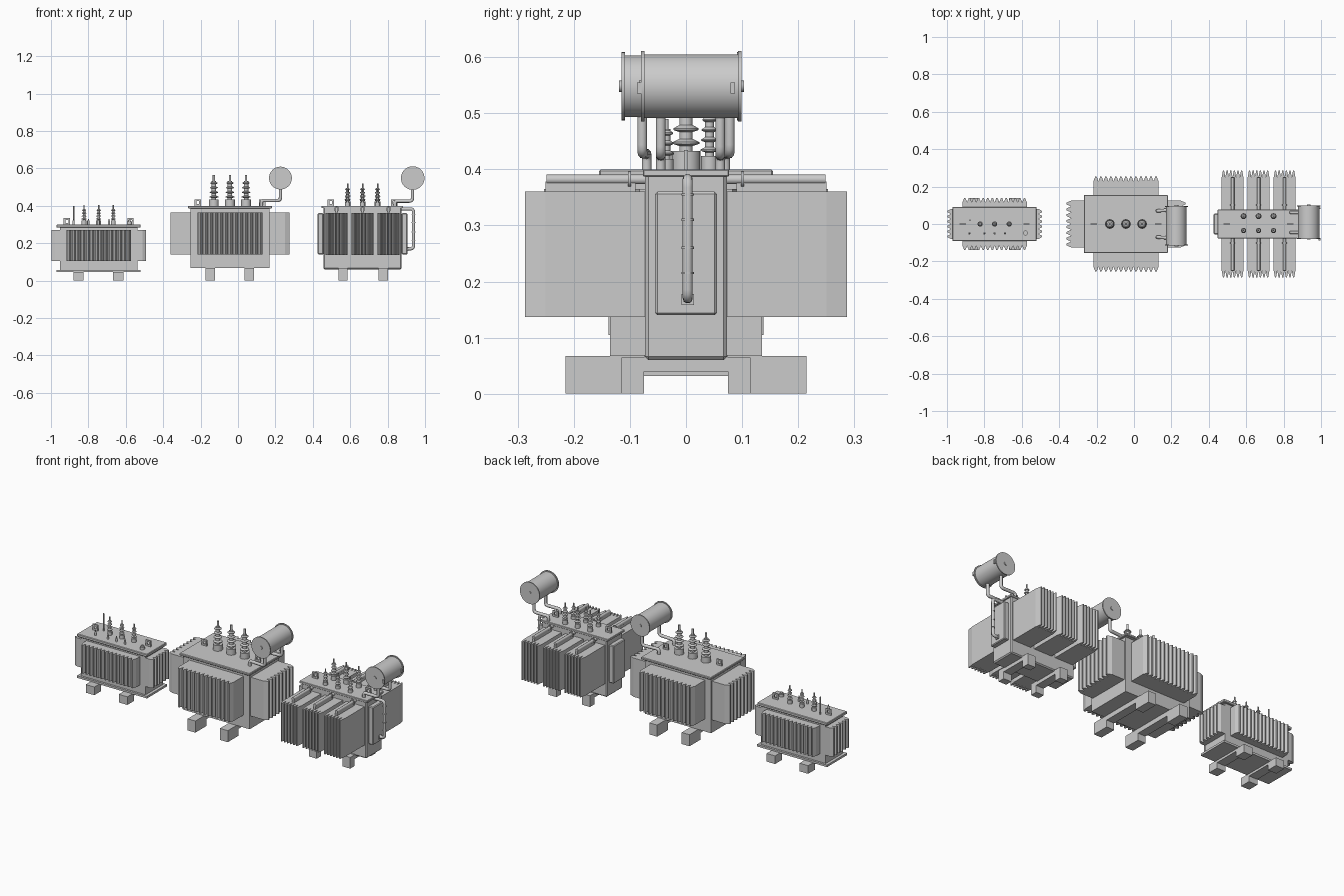
import bpy, bmesh, math
from mathutils import Vector

cube = bpy.data.objects.get("Cube")
if cube:
    bpy.data.objects.remove(cube)

grey = bpy.data.materials.new("light_grey")
grey.use_nodes = True
grey.diffuse_color = (0.6, 0.6, 0.6, 1)
grey.node_tree.nodes["Principled BSDF"].inputs["Base Color"].default_value = (0.6, 0.6, 0.6, 1)


def finish(name, bm, smooth=False):
    bmesh.ops.recalc_face_normals(bm, faces=bm.faces)
    mesh = bpy.data.meshes.new(name)
    bm.to_mesh(mesh)
    bm.free()
    mesh.materials.append(grey)
    ob = bpy.data.objects.new(name, mesh)
    bpy.context.collection.objects.link(ob)
    if smooth:
        bpy.ops.object.select_all(action='DESELECT')
        ob.select_set(True)
        bpy.context.view_layer.objects.active = ob
        bpy.ops.object.shade_smooth_by_angle(angle=math.radians(40))
    return ob


def box(name, x0, x1, y0, y1, z0, z1, bevel=0):
    bm = bmesh.new()
    bmesh.ops.create_cube(bm, size=1)
    for v in bm.verts:
        v.co = ((x0 + x1) / 2 + v.co.x * (x1 - x0), (y0 + y1) / 2 + v.co.y * (y1 - y0),
                (z0 + z1) / 2 + v.co.z * (z1 - z0))
    if bevel:
        bmesh.ops.bevel(bm, geom=bm.edges[:], offset=bevel, segments=1, affect='EDGES')
    return finish(name, bm)


def prism(name, outline, z0, z1):
    bm = bmesh.new()
    face = bm.faces.new([bm.verts.new((x, y, z0)) for x, y in outline])
    ext = bmesh.ops.extrude_face_region(bm, geom=[face])
    for v in ext["geom"]:
        if isinstance(v, bmesh.types.BMVert):
            v.co.z = z1
    return finish(name, bm)


def fin_bank(name, root, half, depth, tooth, count, z0, z1, direction):
    """Corrugated radiator: a solid bank whose outer face is a row of sharp ridges."""
    pitch = 2 * half / count
    pts = [(-half, 0), (-half, depth - tooth)]
    for i in range(count):
        a = -half + i * pitch
        pts += [(a + pitch * 0.35, depth), (a + pitch * 0.65, depth), (a + pitch, depth - tooth)]
    pts.append((half, 0))
    dx, dy = direction
    outline = [(root[0] + dx * d + dy * s, root[1] + dy * d - dx * s) for s, d in pts]
    return prism(name, outline, z0, z1)


def lathe(name, origin, profile, axis='Z', segs=20):
    bm = bmesh.new()
    rings = []
    for r, h in profile:
        ring = []
        for i in range(segs):
            a = 2 * math.pi * i / segs
            c, s = r * math.cos(a), r * math.sin(a)
            p = Vector((c, s, h)) if axis == 'Z' else Vector((c, h, s))
            ring.append(bm.verts.new(p + Vector(origin)))
        rings.append(ring)
    for lo, hi in zip(rings, rings[1:]):
        for i in range(segs):
            j = (i + 1) % segs
            bm.faces.new((lo[i], lo[j], hi[j], hi[i]))
    bm.faces.new(rings[0])
    bm.faces.new(rings[-1])
    return finish(name, bm, True)


def pipe(name, points, radius):
    """Round pipe along a path, with rounded elbows."""
    pts = [Vector(p) for p in points]
    path = [pts[0]]
    for a, b, c in zip(pts, pts[1:], pts[2:]):
        cut = min(radius * 1.8, (a - b).length * 0.45, (c - b).length * 0.45)
        p, q = b + (a - b).normalized() * cut, b + (c - b).normalized() * cut
        path += [p * (1 - t) ** 2 + b * 2 * t * (1 - t) + q * t * t for t in (0, .25, .5, .75, 1)]
    path.append(pts[-1])
    curve = bpy.data.curves.new(name, 'CURVE')
    curve.dimensions = '3D'
    curve.bevel_depth = radius
    curve.bevel_resolution = 3
    curve.use_fill_caps = True
    spline = curve.splines.new('POLY')
    spline.points.add(len(path) - 1)
    for sp, p in zip(spline.points, path):
        sp.co = (*p, 1)
    curve.materials.append(grey)
    bpy.context.collection.objects.link(bpy.data.objects.new(name, curve))


def bushing(name, x, y, z, height, base, disc, sheds):
    """Turret, stacked insulator sheds, then a thin terminal rod."""
    core = disc * 0.5
    top = height * 0.8
    foot = height * 0.2
    prof = [(base, 0), (base, foot), (core, foot)]
    step = (top - foot) / sheds
    for i in range(sheds):
        h = foot + i * step
        r = disc * (1 - 0.25 * i / sheds)
        prof += [(core, h + step * 0.35), (r, h + step * 0.5), (r, h + step * 0.62), (core, h + step * 0.85)]
    prof += [(core, top), (core * 0.5, top), (core * 0.5, height)]
    lathe(name, (x, y, z), prof)


def lug(name, x, z, size=0.034):
    """Lifting eye: upright plate with a square opening."""
    h, t = size / 2, size * 0.27
    box(name + "_bar_left", x - h, x - h + t, -.004, .004, z - .003, z + size)
    box(name + "_bar_right", x + h - t, x + h, -.004, .004, z - .003, z + size)
    box(name + "_bar_top", x - h, x + h, -.004, .004, z + size - t, z + size)
    box(name + "_bar_base", x - h, x + h, -.004, .004, z - .003, z + t)


def feet(name, xs, width, y0, y1, top, beam):
    for i, x in enumerate(xs):
        a, b = x - width / 2, x + width / 2
        box(f"{name}_foot_front_{i}", a, b, -y1, -y0, 0, top)
        box(f"{name}_foot_back_{i}", a, b, y0, y1, 0, top)
        box(f"{name}_foot_beam_{i}", a, b, -y0, y0, beam, top + .004)


def conservator(name, x, z, y0, y1, r, rings):
    """Horizontal oil drum with rims and end caps."""
    lathe(name, (x, 0, z), [(r, y0), (r, y1)], 'Y', 40)
    for i, y in enumerate(rings):
        lathe(f"{name}_rim_{i}", (x, 0, z), [(r + .006, y - .003), (r + .006, y + .003)], 'Y', 40)
    lathe(name + "_end_boss", (x, 0, z), [(.01, y0 - .004), (.01, y1 + .004)], 'Y')


# Small transformer
ax = -0.745
box("small_tank", ax - .208, ax + .208, -.08, .08, .045, .295)
box("small_lid", ax - .225, ax + .225, -.092, .092, .283, .3, .003)
box("small_base_flange", ax - .225, ax + .225, -.092, .092, .045, .057)
feet("small", (ax - .108, ax + .104), .055, .075, .138, .047, .032)
for s in (-1, 1):
    fin_bank("small_long_fins", (ax, s * .08), .172, .058, .022, 14, .105, .27, (0, s))
    fin_bank("small_end_fins", (ax + s * .208, 0), .08, .044, .018, 6, .105, .27, (s, 0))
    lug("small_lug", ax + s * .17, .3)
for i in (-1, 0, 1):
    bushing("small_bushing", ax + i * .078, 0, .3, .103, .013, .014, 4)
for x in (-.88, -.8, -.745, -.69):
    lathe("small_low_terminal", (x, -.05, .3), [(.006, 0), (.006, .02), (.003, .02), (.003, .03)])
pipe("small_filler_tube", [(-.877, 0.02, .3), (-.877, 0.02, .4)], .004)
lathe("small_valve", (-.58, -.048, .3), [(.013, 0), (.013, .015), (.007, .015), (.007, .022)])

# Middle transformer
bx = -0.043
box("middle_tank", bx - .212, bx + .212, -.135, .135, .067, .392)
box("middle_lid", bx - .225, bx + .225, -.155, .155, .386, .4, .003)
feet("middle", (-.148, .06), .05, .115, .215, .067, .04)
for s in (-1, 1):
    fin_bank("middle_long_fins", (bx, s * .135), .174, .118, .025, 13, .14, .365, (0, s))
    fin_bank("middle_end_fins", (bx + s * .212, 0), .125, .106, .025, 8, .14, .365, (s, 0))
    lug("middle_lug", bx + s * .172, .4)
    pipe("middle_oil_pipe", [(.125, s * .07, .4), (.125, s * .07, .428), (.227, s * .078, .428),
                             (.227, s * .078, .51)], .009)
for i in (-1, 0, 1):
    bushing("middle_bushing", bx + i * .086, 0, .4, .165, .026, .024, 4)
conservator("middle_conservator", .227, .548, -.115, .097, .055, (-.112, .094))

# Large radiator transformer
cx = 0.666
box("large_tank", .457, .875, -.073, .073, .06, .395, .006)
box("large_lid", .447, .883, -.077, .077, .387, .4, .002)
feet("large", (.561, .776), .05, .075, .115, .065, .04)
for s in (-1, 1):
    for i in (-1, 0, 1):
        x = cx + i * .139
        fin_bank("large_radiator", (x, s * .07), .058, .217, .037, 6, .137, .36, (0, s))
        pipe("large_header_pipe", [(x, s * .06, .382), (x, s * .249, .382)], .009)
        lathe("large_header_flange", (x, 0, .382), [(.014, s * .098), (.014, s * .103)], 'Y')
        box("large_header_stub", x - .006, x + .006, s * .17 - .08, s * .17 + .08, .355, .378)
    lug("large_lug", cx + s * .17, .4)
    y = .008 + s * .053
    pipe("large_oil_pipe", [(.84, y, .4), (.84, y, .425), (.933, y, .425), (.933, y, .51)], .009)
    box("large_drum_bracket", .986, .998, s * .083 - .004, s * .083 + .004, .535, .555)
    # Framed end panel
    edge = cx + s * .209
    tip = cx + s * .24
    box("large_end_panel", min(edge, tip), max(edge, tip), -.055, .055, .14, .36, .004)
for i in (-1, 0, 1):
    bushing("large_tall_bushing", cx + i * .08, .042, .4, .12, .015, .016, 4)
    bushing("large_short_bushing", cx + i * .08, -.035, .4, .09, .013, .014, 3)
conservator("large_conservator", .934, .548, -.08, .099, .057, (-.077, .096))

# Level gauge tube on the large tank end
pipe("large_gauge_tube", [(.87, .003, .383), (.938, .003, .383), (.938, .003, .17), (.9, .003, .17)], .009)
for z in (.215, .26, .31, .355):
    lathe("large_gauge_clip", (.938, .003, z), [(.011, -.002), (.011, .002)])
box("large_gauge_foot", .9, .912, -.008, .014, .158, .178)
